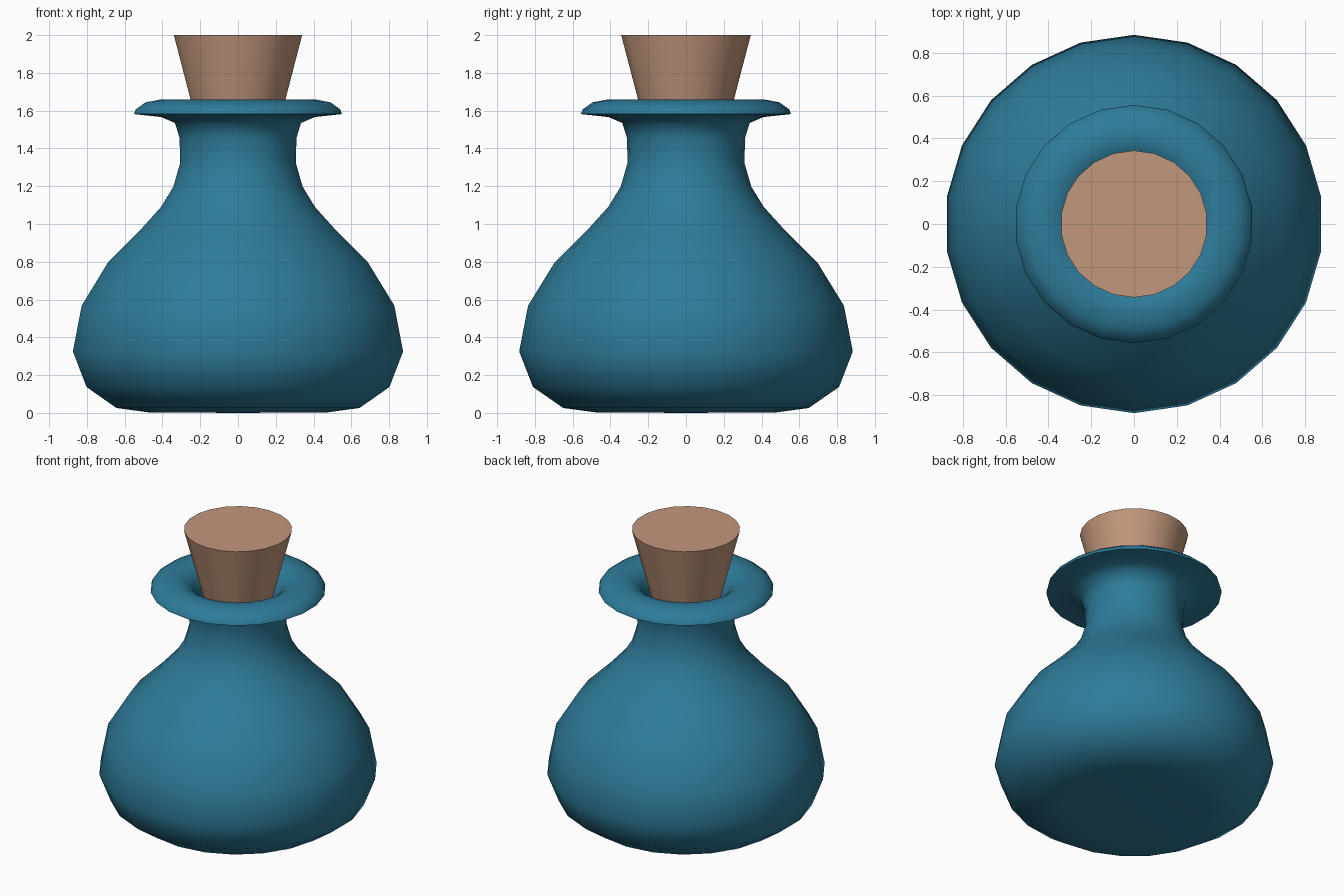
import bpy, bmesh, math

if "Cube" in bpy.data.objects:
    bpy.data.objects.remove(bpy.data.objects["Cube"])

SIDES = 22


def material(name, color):
    m = bpy.data.materials.new(name)
    m.diffuse_color = (*color, 1)
    m.use_nodes = True
    m.node_tree.nodes["Principled BSDF"].inputs["Base Color"].default_value = m.diffuse_color
    return m


def lathe(name, profile, mat, angle):
    """Revolve (radius, z) points around z; radius 0 makes a pole."""
    bm = bmesh.new()
    rings = []
    for r, z in profile:
        if r == 0:
            rings.append([bm.verts.new((0, 0, z))] * SIDES)
        else:
            rings.append([bm.verts.new((r * math.sin(math.tau * i / SIDES),
                                        r * math.cos(math.tau * i / SIDES), z))
                          for i in range(SIDES)])
    for a, b in zip(rings, rings[1:]):
        for i in range(SIDES):
            j = (i + 1) % SIDES
            quad = list(dict.fromkeys((a[i], a[j], b[j], b[i])))
            bm.faces.new(quad)
    bmesh.ops.recalc_face_normals(bm, faces=bm.faces)
    mesh = bpy.data.meshes.new(name)
    bm.to_mesh(mesh)
    bm.free()
    mesh.materials.append(mat)
    ob = bpy.data.objects.new(name, mesh)
    bpy.context.collection.objects.link(ob)
    bpy.ops.object.select_all(action='DESELECT')
    ob.select_set(True)
    bpy.context.view_layer.objects.active = ob
    bpy.ops.object.shade_smooth_by_angle(angle=math.radians(angle))
    return ob


teal = material("teal_glass", (0.027, 0.2, 0.32))
brown = material("cork_brown", (0.54, 0.31, 0.2))

# Bottle: belly, neck, flared lip and the funnel inside the neck
lathe("bottle", [
    (0, 0), (0.48, 0.003), (0.65, 0.026), (0.81, 0.137), (0.883, 0.325),
    (0.836, 0.568), (0.695, 0.797), (0.53, 0.96), (0.412, 1.09),
    (0.346, 1.197), (0.309, 1.325), (0.313, 1.457), (0.337, 1.535),
    (0.41, 1.566), (0.556, 1.582), (0.548, 1.606), (0.495, 1.644),
    (0.41, 1.66), (0.345, 1.646), (0.29, 1.605), (0.255, 1.53),
    (0.24, 1.44), (0.22, 1.36), (0, 1.36)], teal, 65)

# Tapered cork stopper, sunk into the neck
lathe("cork", [(0, 1.4), (0.186, 1.4), (0.343, 2.0), (0, 2.0)], brown, 40)
